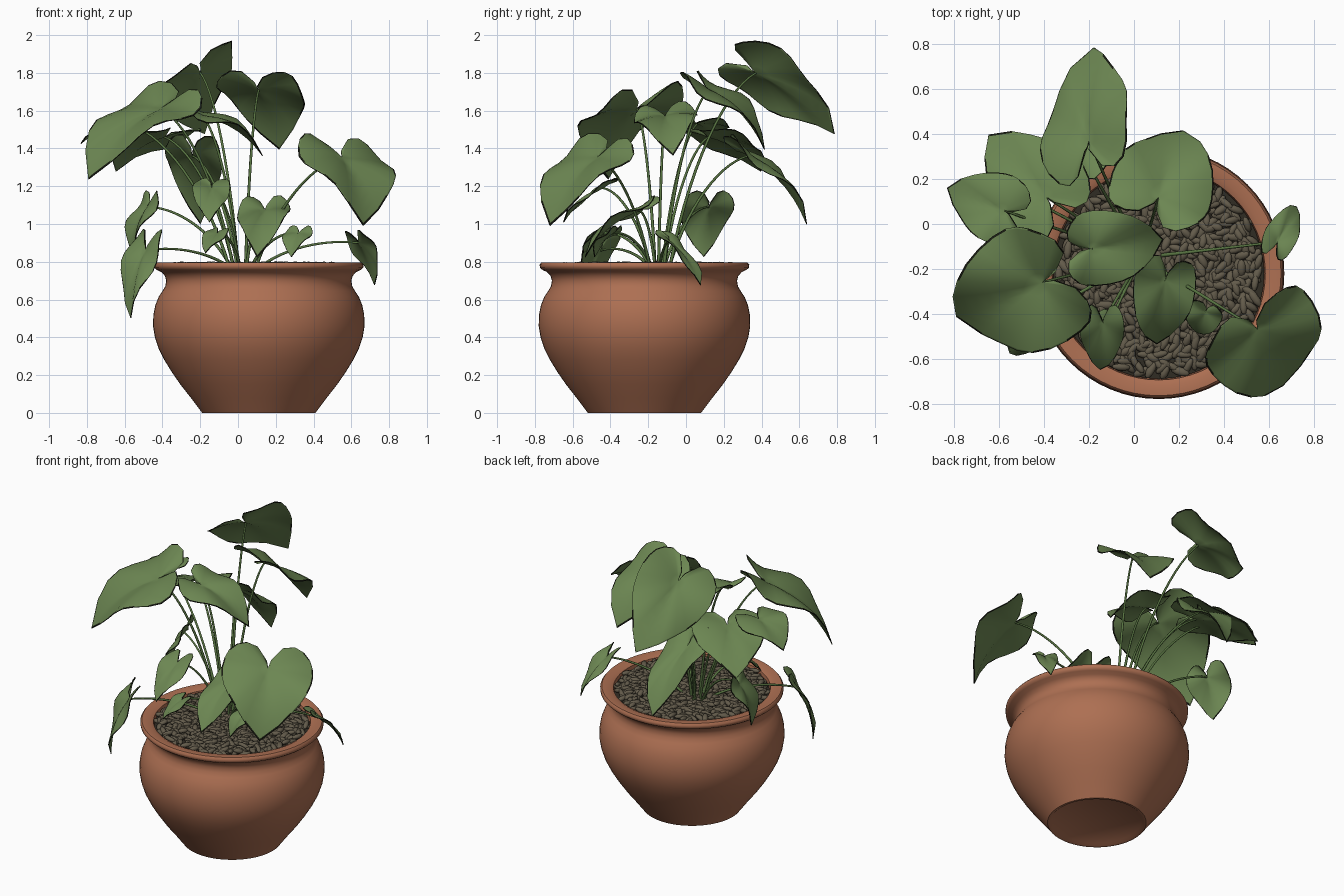
import bpy, bmesh, math, random
from mathutils import Vector, Matrix

random.seed(4)
cube = bpy.data.objects.get("Cube")
if cube:
    bpy.data.objects.remove(cube, do_unlink=True)


def material(name, colour):
    m = bpy.data.materials.new(name)
    m.use_nodes = True
    m.diffuse_color = (*colour, 1)
    bsdf = m.node_tree.nodes["Principled BSDF"]
    bsdf.inputs["Base Color"].default_value = (*colour, 1)
    bsdf.inputs["Roughness"].default_value = 0.8
    return m


TERRACOTTA = material("terracotta", (0.42, 0.16, 0.085))
GREEN = material("leaf green", (0.15, 0.24, 0.085))
EDGE = material("dark leaf edge", (0.01, 0.012, 0.006))
STEM = material("stem green", (0.1, 0.18, 0.055))
PEBBLE = material("pebble brown", (0.125, 0.105, 0.07))
SOIL = material("dark soil", (0.03, 0.025, 0.017))

POT = Vector((0.11, -0.22, 0))
CROWN = Vector((0.03, -0.15, 0.76))
UP = Vector((0, 0, 1))


def finish(name, bm, *mats):
    mesh = bpy.data.meshes.new(name)
    bm.to_mesh(mesh)
    bm.free()
    for m in mats:
        mesh.materials.append(m)
    for p in mesh.polygons:
        p.use_smooth = True
    ob = bpy.data.objects.new(name, mesh)
    bpy.context.collection.objects.link(ob)
    return ob


# Pot: a turned profile with a shallow foot, round belly and rolled rim
profile = [(0, .012), (.27, .012), (.285, 0), (.3, 0), (.36, .08), (.415, .15), (.46, .215),
           (.5, .28), (.53, .34), (.55, .4), (.56, .46), (.558, .52), (.548, .57),
           (.53, .615), (.51, .645), (.495, .67), (.49, .7), (.497, .725), (.515, .745),
           (.54, .757), (.553, .768), (.555, .785), (.545, .797), (.5, .797),
           (.475, .785), (.465, .7)]
bm = bmesh.new()
ring = [bm.verts.new((r, 0, z)) for r, z in profile]
edges = [bm.edges.new(pair) for pair in zip(ring, ring[1:])]
bmesh.ops.spin(bm, geom=ring + edges, cent=(0, 0, 0), axis=UP, angle=math.tau, steps=64)
bmesh.ops.remove_doubles(bm, verts=bm.verts, dist=0.0005)
bmesh.ops.recalc_face_normals(bm, faces=bm.faces)
pot = finish("pot", bm, TERRACOTTA)
pot.location = POT
bpy.context.view_layer.objects.active = pot
pot.select_set(True)
bpy.ops.object.shade_smooth_by_angle(angle=math.radians(50))

# Soil under the pebbles
bm = bmesh.new()
bmesh.ops.create_circle(bm, cap_ends=True, segments=48, radius=0.47)
finish("soil", bm, SOIL).location = POT + UP * 0.762

# Pebbles: long flattened stones with pointed ends in a loose sunflower layout
bm = bmesh.new()
COUNT = 640
for i in range(COUNT):
    r = 0.45 * math.sqrt((i + 0.5) / COUNT)
    a = i * 2.39996 + random.uniform(-.04, .04)
    place = Matrix.Translation((r * math.cos(a), r * math.sin(a), random.uniform(.765, .785)))
    turn = Matrix.Rotation(random.uniform(0, math.tau), 4, "Z")
    tilt = Matrix.Rotation(random.uniform(-.35, .35), 4, "Y")
    size = Matrix.Diagonal((random.uniform(.033, .045), random.uniform(.016, .021), .015, 1))
    lay = Matrix.Rotation(math.pi / 2, 4, "Y")
    bmesh.ops.create_uvsphere(bm, u_segments=7, v_segments=5, radius=1,
                              matrix=place @ turn @ tilt @ size @ lay)
finish("pebbles", bm, PEBBLE).location = POT

# Heart-shaped leaf: reach of the outline at equal angle steps from tip to notch
OUTLINE = [1, .82, .69, .62, .575, .545, .525, .51, .5, .475, .43, .33, .12]
RINGS = [.18, .36, .54, .7, .85, .97, 1]


def leaf(name, base, tip, width, roll):
    base, tip = Vector(base), Vector(tip)
    along = tip - base
    length = along.length
    along.normalize()
    side = along.cross(UP).normalized()
    side = Matrix.Rotation(math.radians(roll), 3, along) @ side
    normal = side.cross(along)
    phase = random.uniform(0, math.tau)
    last = len(OUTLINE) - 1
    bm = bmesh.new()

    def point(step, k):
        angle = math.radians(168) * step / last
        reach = OUTLINE[abs(step)] * k
        x, y = reach * math.sin(angle), reach * math.cos(angle)
        # raised halves beside the midrib, drooping lobes and a wavy margin
        lift = 0.3 * abs(x) - 0.5 * x * x + (0.35 if y > 0 else 0.18) * y * (1 - y)
        lift += 0.055 * k * k * math.sin(4 * angle + phase)
        return base + side * x * width * 0.95 + along * y * length + normal * lift * length

    centre = bm.verts.new(base)
    previous = None
    for step in range(-last, last + 1):
        row = [centre] + [bm.verts.new(point(step, k)) for k in RINGS]
        if previous:
            bm.faces.new((centre, previous[1], row[1]))
            for k in range(1, len(RINGS)):
                face = bm.faces.new((previous[k], previous[k + 1], row[k + 1], row[k]))
            # withered patches along the margin
            face.material_index = int(random.random() < 0.45)
        previous = row
    ob = finish(name, bm, GREEN, EDGE)
    thick = ob.modifiers.new("thickness", "SOLIDIFY")
    thick.thickness = 0.005
    thick.offset = 0
    thick.material_offset_rim = 1


# Leaf blades: name, stalk joint, tip, width, roll about the midrib
TALL = [
    ("top_back_leaf", (-.2, .37, 1.8), (-.16, .77, 1.46), .49, -41),
    ("back_left_leaf", (.11, .12, 1.71), (.22, .42, 1.4), .47, 0),
    ("back_right_leaf", (-.39, .12, 1.46), (-.64, .39, 1.26), .45, 0),
    ("far_back_leaf", (-.24, .33, 1.36), (-.2, .64, 1.0), .3, 0),
    ("right_leaf", (-.58, .06, 1.53), (-.83, .16, 1.42), .32, 0),
    ("front_right_leaf", (-.41, -.26, 1.61), (-.8, -.42, 1.25), .58, -12),
    ("middle_leaf", (-.19, -.11, 1.57), (.14, -.07, 1.38), .34, 8),
    ("front_left_leaf", (.55, -.47, 1.35), (.67, -.73, 1.0), .56, -10),
]
LOW = [
    ("low_right_leaf", (-.49, -.45, .86), (-.56, -.52, .5), .24, 0),
    ("side_right_leaf", (-.48, .12, 1.09), (-.56, .09, .83), .29, 0),
    ("low_left_leaf", (.64, -.08, .9), (.72, .07, .67), .15, 0),
    ("front_leaf", (.14, -.25, 1.07), (.1, -.54, .83), .28, 0),
    ("front_small_leaf", (-.14, -.44, 1.19), (-.15, -.64, 1.0), .2, 0),
    ("tiny_front_right_leaf", (-.11, -.44, .95), (-.17, -.54, .84), .14, 0),
    ("tiny_front_left_leaf", (.32, -.39, .95), (.28, -.49, .83), .16, 0),
]

# Stems: one arching stalk per leaf, all rising from the crown
curve = bpy.data.curves.new("stems", "CURVE")
curve.dimensions = "3D"
curve.bevel_depth = 0.008
curve.bevel_resolution = 1
curve.resolution_u = 14
curve.materials.append(STEM)
for name, base, tip, width, roll in TALL + LOW:
    leaf(name, base, tip, width, roll)
    end = Vector(base)
    flat = (end - CROWN) * Vector((1, 1, 0))
    start = CROWN + flat * 0.12
    rise = end.z - CROWN.z
    spline = curve.splines.new("BEZIER")
    spline.bezier_points.add(1)
    a, b = spline.bezier_points
    a.co, b.co = start, end
    a.radius, b.radius = 1.1, 0.7
    a.handle_right = start + flat * 0.2 + UP * (0.5 * rise + 0.04)
    b.handle_left = end - flat * 0.3 + UP * (0.04 - 0.12 * rise)
    a.handle_left, b.handle_right = start - UP * 0.1, end
bpy.context.collection.objects.link(bpy.data.objects.new("stems", curve))
